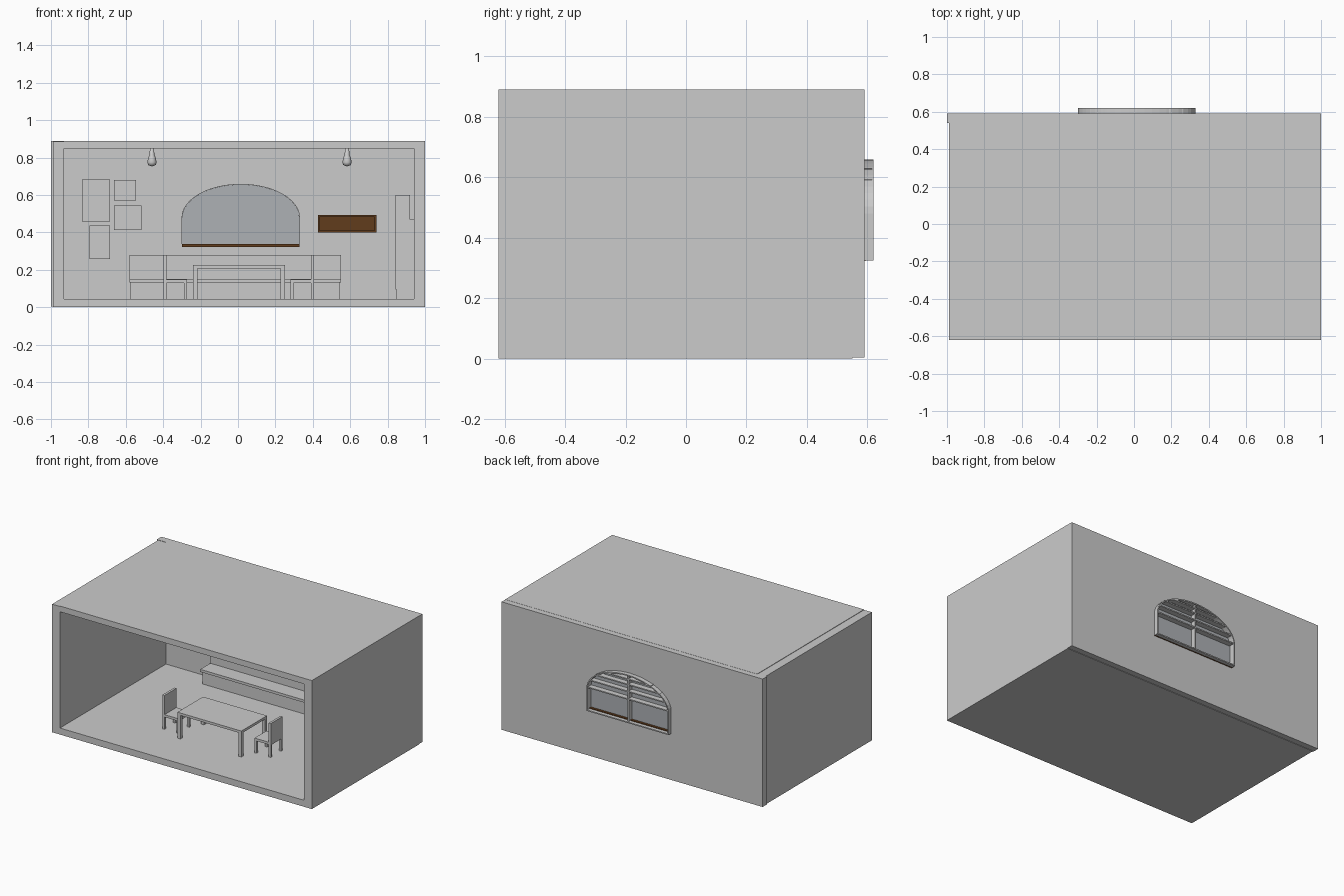
import bpy, bmesh, math

if "Cube" in bpy.data.objects:
    bpy.data.objects.remove(bpy.data.objects["Cube"])

def material(name, rgb):
    m = bpy.data.materials.new(name)
    m.diffuse_color = (*rgb, 1)
    m.use_nodes = True
    m.node_tree.nodes["Principled BSDF"].inputs["Base Color"].default_value = m.diffuse_color
    return m

BROWN = material("brown_wood", (0.12, 0.045, 0.012))
GLASS = material("pale_glass", (0.42, 0.44, 0.46))

def mesh_object(name, bm, mat=None):
    bmesh.ops.recalc_face_normals(bm, faces=bm.faces)
    me = bpy.data.meshes.new(name)
    bm.to_mesh(me)
    bm.free()
    ob = bpy.data.objects.new(name, me)
    bpy.context.collection.objects.link(ob)
    if mat:
        me.materials.append(mat)
    return ob

def add_box(bm, x0, x1, y0, y1, z0, z1):
    vs = bmesh.ops.create_cube(bm, size=1)["verts"]
    for v in vs:
        v.co.x = x1 if v.co.x > 0 else x0
        v.co.y = y1 if v.co.y > 0 else y0
        v.co.z = z1 if v.co.z > 0 else z0

def boxes(name, items, mat=None):
    bm = bmesh.new()
    for b in items:
        add_box(bm, *b)
    return mesh_object(name, bm, mat)

# Room shell: floor, ceiling, side walls
boxes("floor", [(-0.99, 1, -0.62, 0.55, 0, 0.045)])
boxes("ceiling", [(-0.93, 1, -0.62, 0.55, 0.85, 0.89)])
boxes("left_wall", [(-0.99, -0.93, -0.62, 0.55, 0.045, 0.887)])
boxes("right_wall", [(0.94, 1, -0.62, 0.55, 0.045, 0.85)])
back_wall = boxes("back_wall", [(-1, 1, 0.54, 0.59, 0.003, 0.889)])

# Arched window
CX, HALF, BOTTOM, SPRING, RISE = 0.015, 0.315, 0.325, 0.48, 0.178

def arch(inset=0.0, n=24):
    a, b = HALF - inset, RISE - inset
    pts = [(CX + a, BOTTOM + inset)]
    pts += [(CX + a * math.cos(math.pi * i / n), SPRING + b * math.sin(math.pi * i / n)) for i in range(n + 1)]
    return pts + [(CX - a, BOTTOM + inset)]

def arch_slab(name, inset, y0, y1, mat=None):
    bm = bmesh.new()
    f = bm.faces.new([bm.verts.new((x, y0, z)) for x, z in arch(inset)])
    ext = bmesh.ops.extrude_face_region(bm, geom=[f])["geom"]
    for v in ext:
        if isinstance(v, bmesh.types.BMVert):
            v.co.y = y1
    return mesh_object(name, bm, mat)

def arch_ring(name, inset, y0, y1):
    bm = bmesh.new()
    loops = [[bm.verts.new((x, y, z)) for x, z in arch(i)]
             for i, y in ((0, y0), (0, y1), (inset, y1), (inset, y0))]
    n = len(loops[0])
    for k in range(4):
        p, q = loops[k], loops[(k + 1) % 4]
        for i in range(n):
            bm.faces.new((p[i], p[(i + 1) % n], q[(i + 1) % n], q[i]))
    return mesh_object(name, bm)

cutter = arch_slab("window_cutter", 0.001, 0.4, 0.7)
cutter.hide_render = True
cutter.hide_viewport = True
cut = back_wall.modifiers.new("window_hole", 'BOOLEAN')
cut.object = cutter
cut.operation = 'DIFFERENCE'
cut.solver = 'EXACT'

arch_ring("window_frame", 0.008, 0.58, 0.62)
arch_slab("window_glass", 0.0015, 0.57, 0.578, GLASS)
boxes("window_sill", [(CX - HALF, CX + HALF, 0.53, 0.595, 0.323, 0.338)], BROWN)
bars = [(CX - 0.005, CX + 0.005, 0.578, 0.612, BOTTOM, 0.653)]
for z in (0.487, 0.54, 0.588, 0.625):
    w = (HALF - 0.004) * math.sqrt(1 - ((z - SPRING) / RISE) ** 2)
    bars.append((CX - w, CX + w, 0.578, 0.615, z - 0.004, z + 0.004))
boxes("window_bars", bars)

# Table
tx0, tx1, ty0, ty1 = -0.24, 0.25, -0.32, -0.04
boxes("table_top", [(tx0, tx1, ty0, ty1, 0.208, 0.225)])
boxes("table_legs", [(x, x + 0.023, y, y + 0.023, 0.045, 0.21)
                     for x in (tx0, tx1 - 0.023) for y in (ty0, ty1 - 0.023)])

# Chairs facing the table
def chair(name, back_x, y0, y1, d):
    def span(a, b):
        return tuple(sorted((back_x + d * a, back_x + d * b)))
    parts = [(*span(0, 0.125), y0, y1, 0.13, 0.147),
             (*span(0, 0.016), y0, y1, 0.147, 0.28)]
    for a in (0, 0.109):
        for y in (y0, y1 - 0.016):
            parts.append((*span(a, a + 0.016), y, y + 0.016, 0.045, 0.13))
    boxes(name, parts)

chair("left_chair", -0.397, -0.26, -0.13, 1)
chair("right_chair", 0.405, -0.22, -0.09, -1)

# Wall bench
boxes("bench_base", [(-0.575, 0.545, 0.43, 0.54, 0.045, 0.135)])
boxes("bench_seat", [(-0.58, 0.55, 0.415, 0.54, 0.132, 0.15)])
boxes("bench_backrest", [(-0.58, 0.55, 0.525, 0.54, 0.15, 0.28)])

# Picture frames with recessed pictures
for i, (x0, x1, z0, z1) in enumerate([(-0.835, -0.685, 0.458, 0.682), (-0.662, -0.545, 0.57, 0.68),
                                      (-0.662, -0.515, 0.412, 0.545), (-0.795, -0.685, 0.258, 0.437)]):
    t = 0.005
    boxes(f"picture_frame_{i}", [(x0, x1, 0.525, 0.54, z0, z0 + t), (x0, x1, 0.525, 0.54, z1 - t, z1),
                                 (x0, x0 + t, 0.525, 0.54, z0 + t, z1 - t),
                                 (x1 - t, x1, 0.525, 0.54, z0 + t, z1 - t)])
    boxes(f"picture_{i}", [(x0 + t, x1 - t, 0.531, 0.54, z0 + t, z1 - t)])

# Open wooden wall shelf
sx0, sx1, sz0, sz1, st = 0.427, 0.74, 0.4, 0.492, 0.01
boxes("wall_shelf", [(sx0, sx1, 0.45, 0.54, sz0, sz0 + st), (sx0, sx1, 0.45, 0.54, sz1 - st, sz1),
                     (sx0, sx0 + st, 0.45, 0.54, sz0 + st, sz1 - st),
                     (sx1 - st, sx1, 0.45, 0.54, sz0 + st, sz1 - st),
                     (sx0 + st, sx1 - st, 0.53, 0.54, sz0 + st, sz1 - st)], BROWN)

# Cabinet against the right wall
boxes("cabinet_base", [(0.848, 0.94, -0.15, 0.2, 0.045, 0.095)])
boxes("cabinet_body", [(0.843, 0.92, -0.15, 0.2, 0.095, 0.6)])
boxes("cabinet_back", [(0.915, 0.94, -0.15, 0.2, 0.095, 0.47)])

# Ceiling lamps, turned from a profile
def lamp(name, x, y):
    prof = [(0, 0.85), (0.011, 0.85), (0.013, 0.815), (0.02, 0.8), (0.025, 0.775), (0.02, 0.76), (0, 0.753)]
    bm = bmesh.new()
    vs = [bm.verts.new((x + r, y, z)) for r, z in prof]
    es = [bm.edges.new(p) for p in zip(vs, vs[1:])]
    bmesh.ops.spin(bm, geom=vs + es, cent=(x, y, 0), axis=(0, 0, 1), angle=2 * math.pi, steps=16)
    bmesh.ops.remove_doubles(bm, verts=bm.verts, dist=0.0005)
    for f in bm.faces:
        f.smooth = True
    mesh_object(name, bm)

lamp("left_lamp", -0.46, -0.18)
lamp("right_lamp", 0.583, -0.18)
